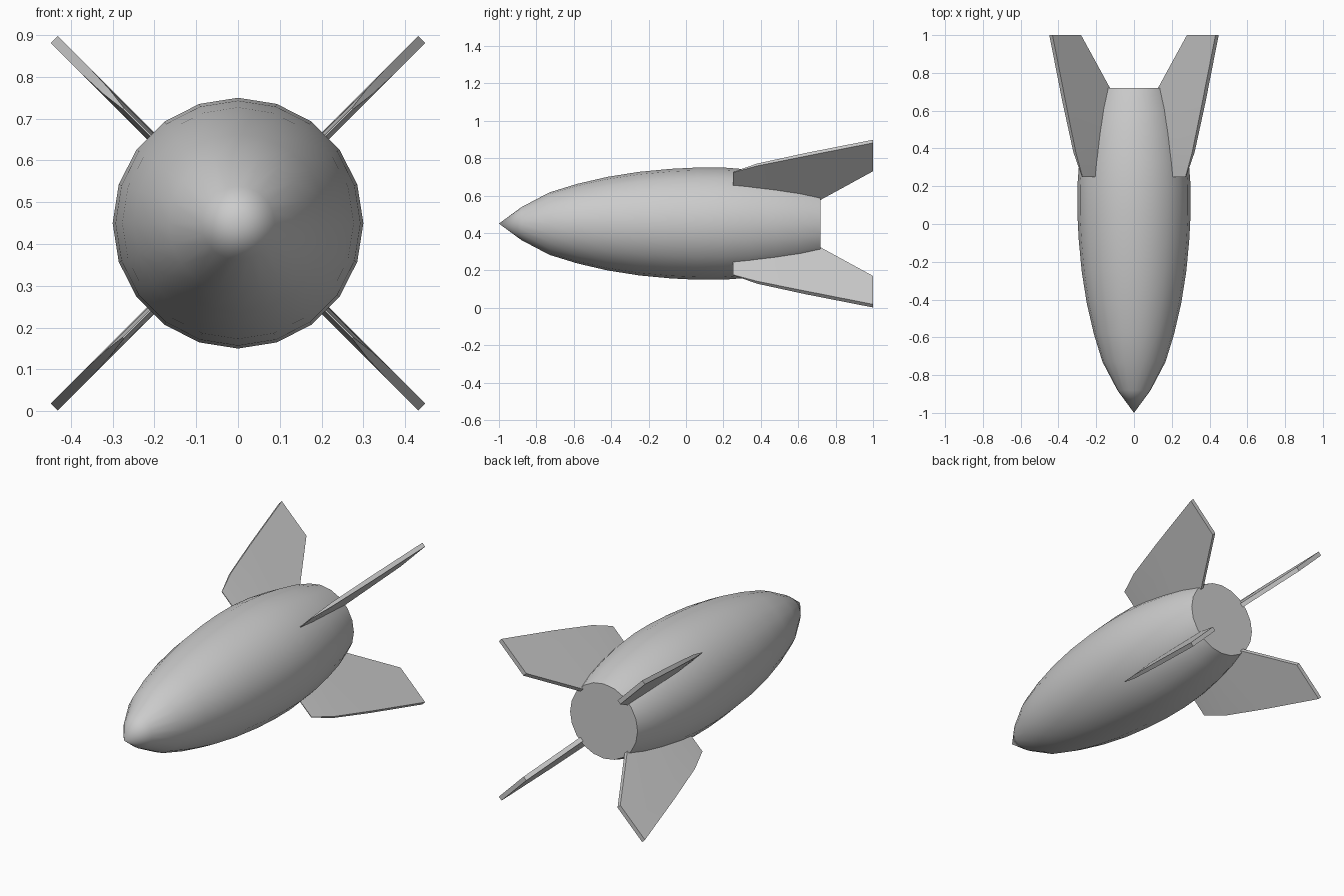
import bpy, bmesh, math
from mathutils import Vector

if "Cube" in bpy.data.objects:
    bpy.data.objects.remove(bpy.data.objects["Cube"])

AXIS_Z = 0.45


def finish(name, bm, angle):
    bmesh.ops.recalc_face_normals(bm, faces=bm.faces)
    mesh = bpy.data.meshes.new(name)
    bm.to_mesh(mesh)
    bm.free()
    obj = bpy.data.objects.new(name, mesh)
    bpy.context.collection.objects.link(obj)
    bpy.ops.object.select_all(action='DESELECT')
    obj.select_set(True)
    bpy.context.view_layer.objects.active = obj
    bpy.ops.object.shade_smooth_by_angle(angle=math.radians(angle))
    return obj


# Hull: (y, radius) profile turned around the long axis
def make_hull():
    profile = [(-0.88, 0.088), (-0.73, 0.167), (-0.58, 0.213), (-0.42, 0.25),
               (-0.25, 0.277), (-0.08, 0.293), (0.06, 0.3), (0.2, 0.3),
               (0.34, 0.289), (0.48, 0.268), (0.61, 0.241), (0.72, 0.207)]
    sides = 20
    bm = bmesh.new()
    rings = []
    for y, r in profile:
        rings.append([bm.verts.new((r * math.sin(math.tau * i / sides), y,
                                    AXIS_Z + r * math.cos(math.tau * i / sides)))
                      for i in range(sides)])
    nose = bm.verts.new((0, -1, AXIS_Z))
    for i in range(sides):
        j = (i + 1) % sides
        bm.faces.new((nose, rings[0][i], rings[0][j]))
        for a, b in zip(rings, rings[1:]):
            bm.faces.new((a[i], b[i], b[j], a[j]))
    bm.faces.new(rings[-1])
    finish("rocket_hull", bm, 40)


# Fin: stations of (root y, root radius, edge y, edge radius, half thickness)
def make_fin(name, angle):
    stations = [(0.25, 0.26, 0.25, 0.388, 0.002),
                (0.36, 0.25, 0.38, 0.445, 0.009),
                (0.54, 0.22, 0.64, 0.522, 0.012),
                (0.718, 0.19, 1.0, 0.622, 0.012)]
    out = Vector((math.sin(angle), 0, math.cos(angle)))
    side = Vector((math.cos(angle), 0, -math.sin(angle)))
    bm = bmesh.new()

    def vert(y, r, t):
        return bm.verts.new(Vector((0, y, AXIS_Z)) + out * r + side * t)

    loops = [[vert(y0, r0, t), vert(y1, r1, t), vert(y1, r1, -t), vert(y0, r0, -t)]
             for y0, r0, y1, r1, t in stations]
    for a, b in zip(loops, loops[1:]):
        for i in range(4):
            j = (i + 1) % 4
            bm.faces.new((a[i], a[j], b[j], b[i]))
    bm.faces.new(loops[0])

    # Swept tail: trailing edge runs from the root to the clipped tip
    root_a, tip_a, tip_b, root_b = loops[-1]
    in_a, in_b = vert(1.0, 0.408, 0.012), vert(1.0, 0.408, -0.012)
    bm.faces.new((root_a, tip_a, in_a))
    bm.faces.new((root_b, in_b, tip_b))
    bm.faces.new((in_a, tip_a, tip_b, in_b))
    bm.faces.new((root_a, in_a, in_b, root_b))
    finish(name, bm, 25)


make_hull()
for i, label in enumerate(("upper_right", "lower_right", "lower_left", "upper_left")):
    make_fin("fin_" + label, math.radians(45 + 90 * i))
